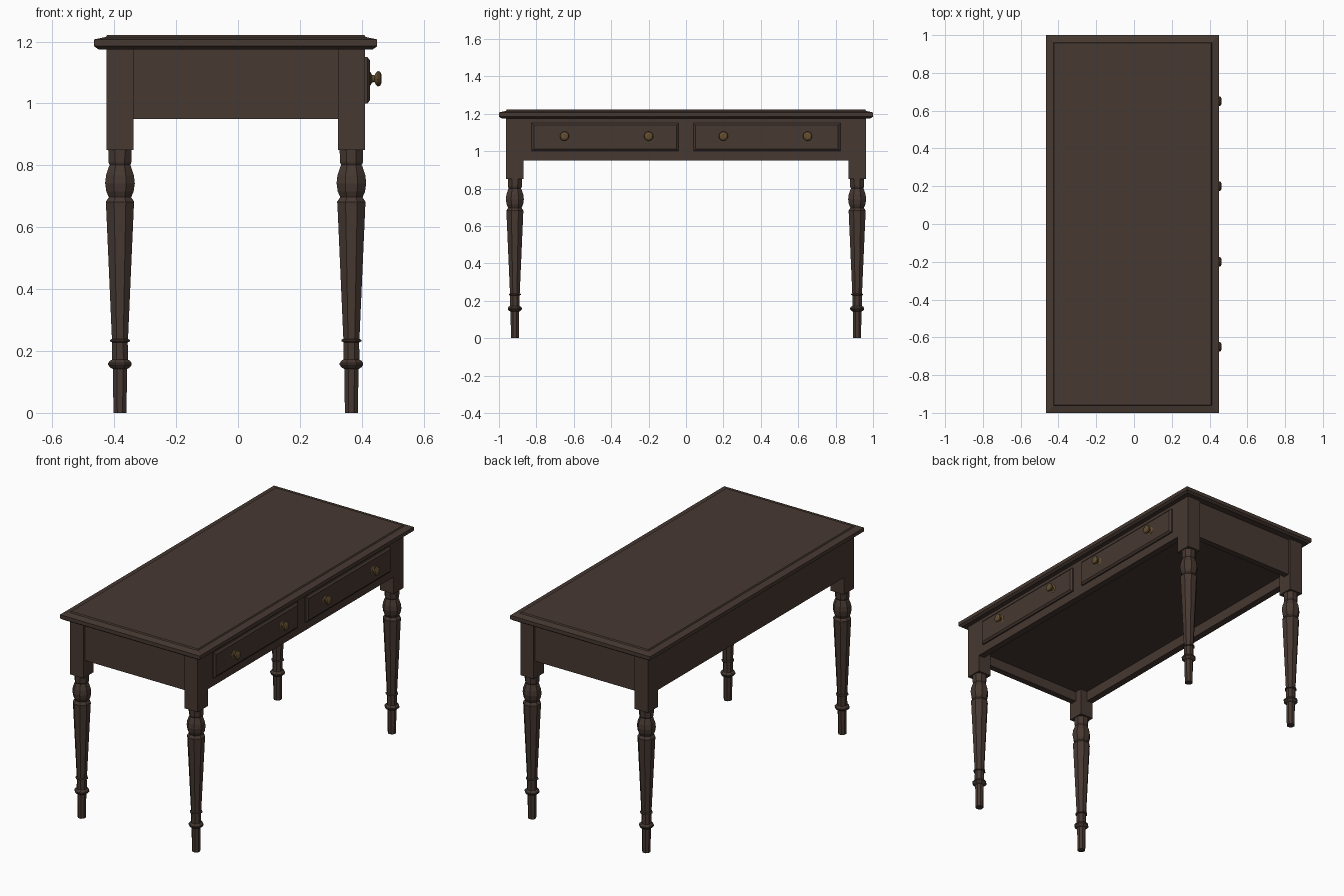
import bpy, bmesh, math
from mathutils import Vector

if "Cube" in bpy.data.objects:
    bpy.data.objects.remove(bpy.data.objects["Cube"])


def material(name, rgb):
    m = bpy.data.materials.new(name)
    m.diffuse_color = (*rgb, 1)
    m.use_nodes = True
    m.node_tree.nodes["Principled BSDF"].inputs["Base Color"].default_value = m.diffuse_color
    return m


WOOD = material("dark wood", (0.062, 0.040, 0.031))
BRASS = material("aged brass", (0.125, 0.078, 0.030))


def loft(name, rings, mat, smooth=False):
    """Bridge a stack of equal-length point rings and cap both ends."""
    bm = bmesh.new()
    vs = [[bm.verts.new(p) for p in ring] for ring in rings]
    n = len(vs[0])
    for a, b in zip(vs, vs[1:]):
        for i in range(n):
            j = (i + 1) % n
            bm.faces.new((a[i], a[j], b[j], b[i]))
    bm.faces.new(vs[0][::-1])
    bm.faces.new(vs[-1])
    bmesh.ops.recalc_face_normals(bm, faces=bm.faces)
    for f in bm.faces:
        f.smooth = smooth and len(f.verts) == 4
    me = bpy.data.meshes.new(name)
    bm.to_mesh(me)
    bm.free()
    me.materials.append(mat)
    ob = bpy.data.objects.new(name, me)
    bpy.context.collection.objects.link(ob)
    return ob


def rect(x0, x1, y0, y1, z):
    return [(x0, y0, z), (x1, y0, z), (x1, y1, z), (x0, y1, z)]


def box(name, x0, x1, y0, y1, z0, z1):
    return loft(name, [rect(x0, x1, y0, y1, z0), rect(x0, x1, y0, y1, z1)], WOOD)


# Table top: moulded edge with a slightly raised field
top_profile = [(0.014, 1.175), (0, 1.185), (0, 1.207), (0.038, 1.215), (0.042, 1.222)]
loft("table_top", [rect(-0.465 + d, 0.45 - d, -1 + d, 1 - d, z) for d, z in top_profile], WOOD)

# Aprons and the board closing the drawer space
X0, X1, Y = -0.425, 0.41, 0.962
box("drawer_side_apron", X1 - 0.04, X1, -Y + 0.05, Y - 0.05, 0.95, 1.18)
box("plain_side_apron", X0, X0 + 0.04, -Y + 0.05, Y - 0.05, 0.95, 1.18)
for s, side in ((-1, "front"), (1, "back")):
    a, b = sorted((s * (Y - 0.014), s * (Y - 0.05)))
    box(side + "_end_apron", X0 + 0.03, X1 - 0.03, a, b, 0.95, 1.18)
box("underside_board", X0 + 0.02, X1 - 0.02, -Y + 0.03, Y - 0.03, 1.01, 1.03)

# Legs: square block over an octagonal turned leg (half width, height)
leg_profile = [
    (0.021, 0), (0.023, 0.142), (0.032, 0.147), (0.038, 0.155), (0.038, 0.161),
    (0.032, 0.169), (0.026, 0.172), (0.025, 0.228), (0.032, 0.231), (0.032, 0.236),
    (0.026, 0.239), (0.045, 0.670), (0.046, 0.682), (0.040, 0.691), (0.036, 0.697),
    (0.044, 0.715), (0.048, 0.742), (0.045, 0.768), (0.036, 0.795), (0.033, 0.801),
    (0.037, 0.810), (0.038, 0.855)]
W = 0.0435
for cx, lx in ((X0 + W, "left"), (X1 - W, "right")):
    for cy, ly in ((-0.915, "front"), (0.915, "back")):
        rings = []
        for r, z in leg_profile:
            r /= math.cos(math.pi / 8)
            rings.append([(cx + r * math.cos((i + 0.5) * math.pi / 4),
                           cy + r * math.sin((i + 0.5) * math.pi / 4), z) for i in range(8)])
        loft(f"{ly}_{lx}_leg", rings, WOOD)
        box(f"{ly}_{lx}_leg_block", cx - W, cx + W, cy - 0.047, cy + 0.047, 0.85, 1.18)

# Drawer fronts with bevelled borders, each with two round knobs
knob_profile = [(0.022, 0.420), (0.022, 0.428), (0.012, 0.433), (0.011, 0.441),
                (0.020, 0.446), (0.025, 0.452), (0.023, 0.459), (0.013, 0.464)]
for s, side in ((-1, "front"), (1, "back")):
    rings = []
    for x, d in ((0.40, 0), (0.418, 0), (0.427, 0.011)):
        a, b = s * (0.04 + d), s * (0.825 - d)
        rings.append([(x, a, 1.0 + d), (x, b, 1.0 + d), (x, b, 1.15 - d), (x, a, 1.15 - d)])
    loft(side + "_drawer", rings, WOOD)
    for k, y in ((1, 0.2), (2, 0.65)):
        rings = [[(x, s * y + r * math.cos(i * math.pi / 6), 1.08 + r * math.sin(i * math.pi / 6))
                  for i in range(12)] for r, x in knob_profile]
        loft(f"{side}_drawer_knob_{k}", rings, BRASS)
